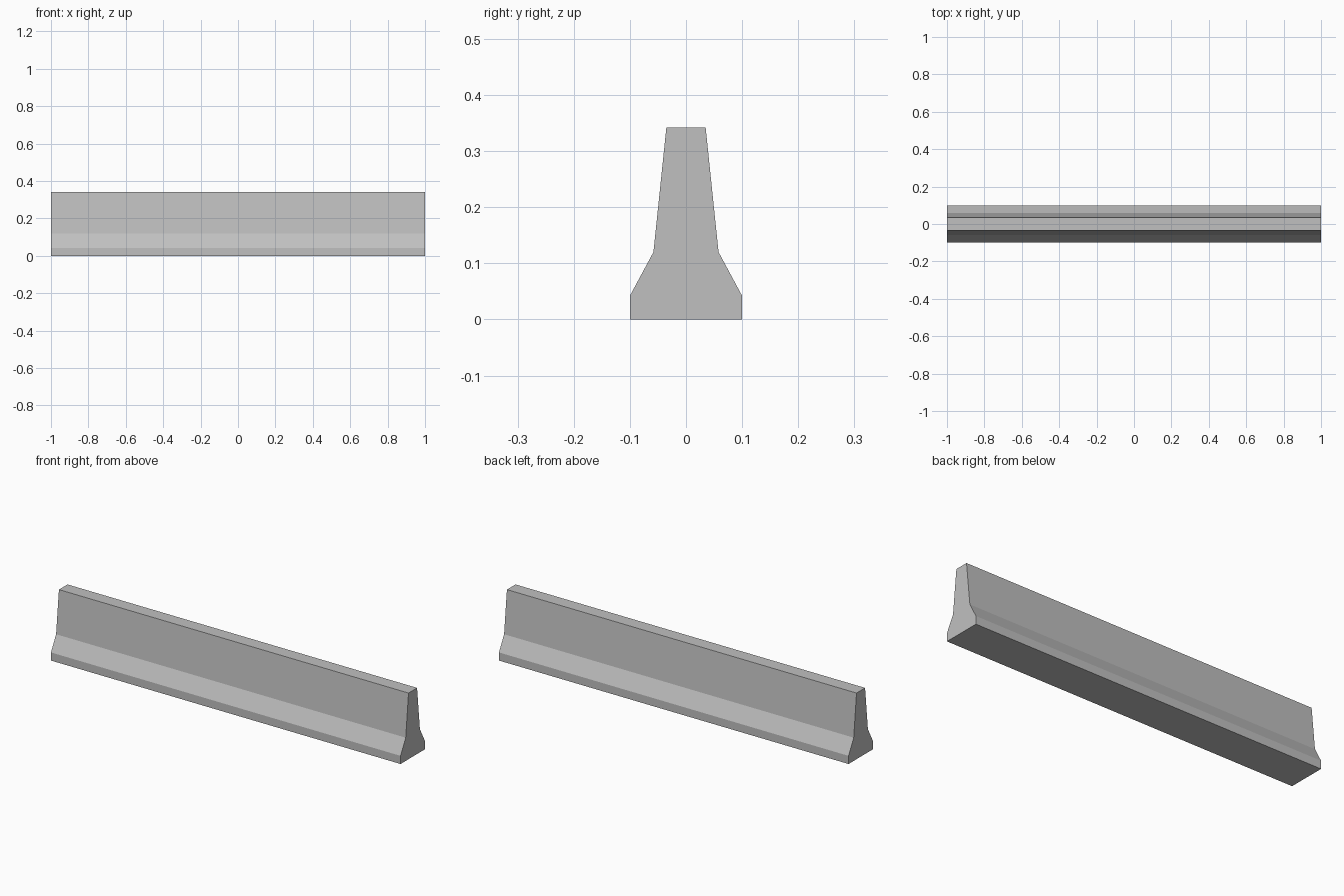
import bpy
import bmesh

if "Cube" in bpy.data.objects:
    bpy.data.objects.remove(bpy.data.objects["Cube"])

# Concrete colour
concrete = bpy.data.materials.new("concrete grey")
concrete.diffuse_color = (0.53, 0.53, 0.53, 1.0)
concrete.use_nodes = True
concrete.node_tree.nodes["Principled BSDF"].inputs["Base Color"].default_value = concrete.diffuse_color

# Half cross-section (y, z) from base to top, mirrored to close the outline
half = [(0.1, 0.0), (0.1, 0.042), (0.058, 0.12), (0.035, 0.342)]
outline = half + [(-y, z) for y, z in reversed(half)]

# Extrude the section along the full length
bm = bmesh.new()
section = bm.faces.new([bm.verts.new((-1.0, y, z)) for y, z in outline])
result = bmesh.ops.extrude_face_region(bm, geom=[section], use_keep_orig=True)
end_verts = [g for g in result["geom"] if isinstance(g, bmesh.types.BMVert)]
bmesh.ops.translate(bm, verts=end_verts, vec=(2.0, 0.0, 0.0))
bmesh.ops.recalc_face_normals(bm, faces=bm.faces[:])

# Barrier body
mesh = bpy.data.meshes.new("road_barrier")
bm.to_mesh(mesh)
bm.free()
mesh.materials.append(concrete)
barrier = bpy.data.objects.new("road_barrier", mesh)
bpy.context.collection.objects.link(barrier)
